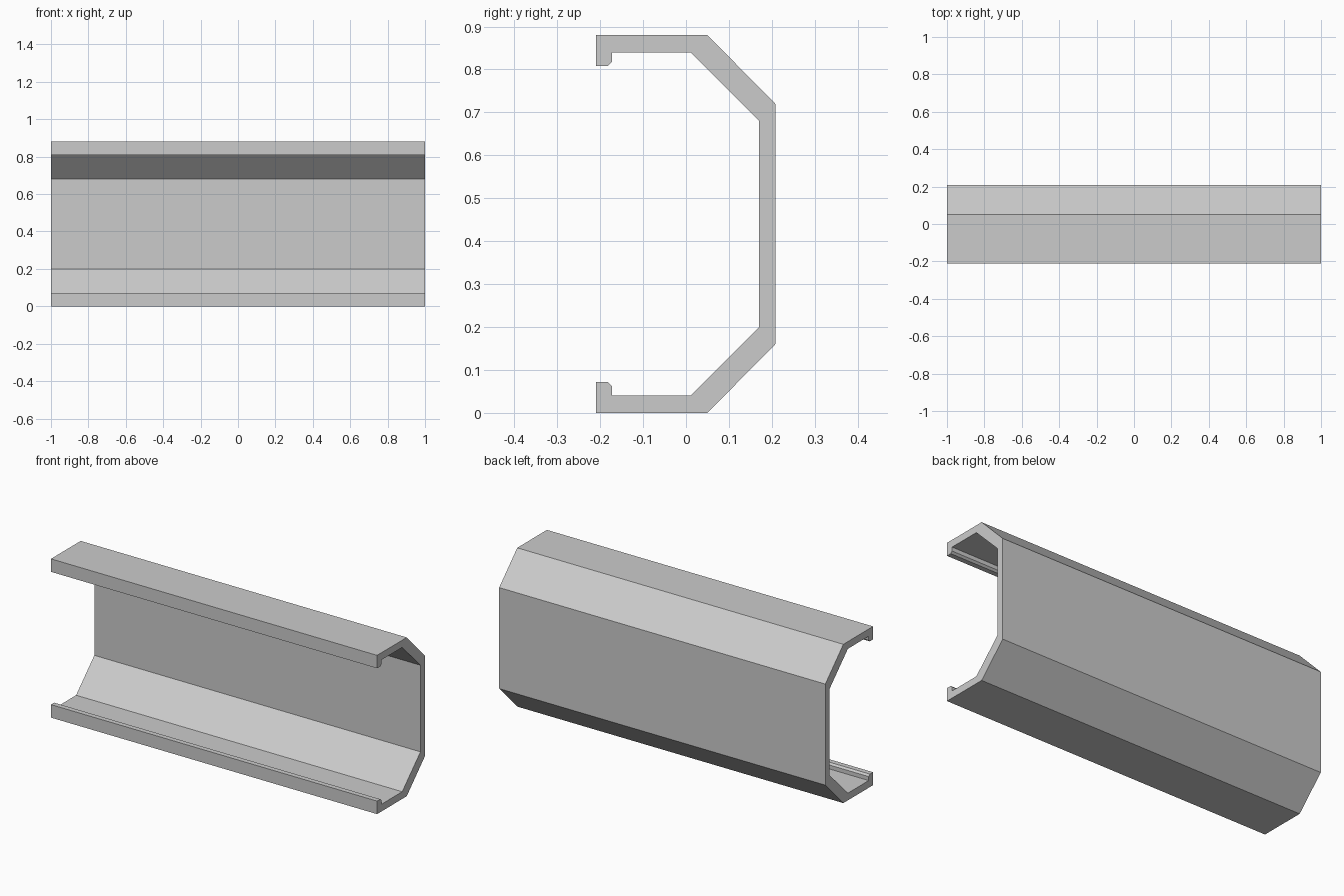
import bpy
import bmesh

cube = bpy.data.objects.get("Cube")
if cube:
    bpy.data.objects.remove(cube, do_unlink=True)

LENGTH = 2.0
HEIGHT = 0.88

# Plain grey finish
grey = bpy.data.materials.new("light_grey")
grey.use_nodes = True
colour = (0.6, 0.6, 0.6, 1)
grey.diffuse_color = colour
grey.node_tree.nodes["Principled BSDF"].inputs["Base Color"].default_value = colour

# Lower half of the channel section as (y, z): outer skin, then inner skin
outer = [(-0.21, 0.072), (-0.21, 0), (0.05, 0), (0.208, 0.16)]
inner = [(0.17, 0.2), (0.01, 0.04), (-0.172, 0.04), (-0.172, 0.062), (-0.182, 0.072)]


def mirrored(points):
    """Same points reflected about mid height, in reverse order."""
    return [(y, HEIGHT - z) for y, z in reversed(points)]


section = outer + mirrored(outer) + mirrored(inner) + inner

# Extrude the section along x
bm = bmesh.new()
end_cap = bm.faces.new([bm.verts.new((-LENGTH / 2, y, z)) for y, z in section])
swept = bmesh.ops.extrude_face_region(bm, geom=[end_cap], use_keep_orig=True)
moved = [v for v in swept["geom"] if isinstance(v, bmesh.types.BMVert)]
bmesh.ops.translate(bm, verts=moved, vec=(LENGTH, 0, 0))
bmesh.ops.recalc_face_normals(bm, faces=bm.faces)

mesh = bpy.data.meshes.new("channel_rail")
bm.to_mesh(mesh)
bm.free()
mesh.materials.append(grey)
rail = bpy.data.objects.new("channel_rail", mesh)
bpy.context.collection.objects.link(rail)
